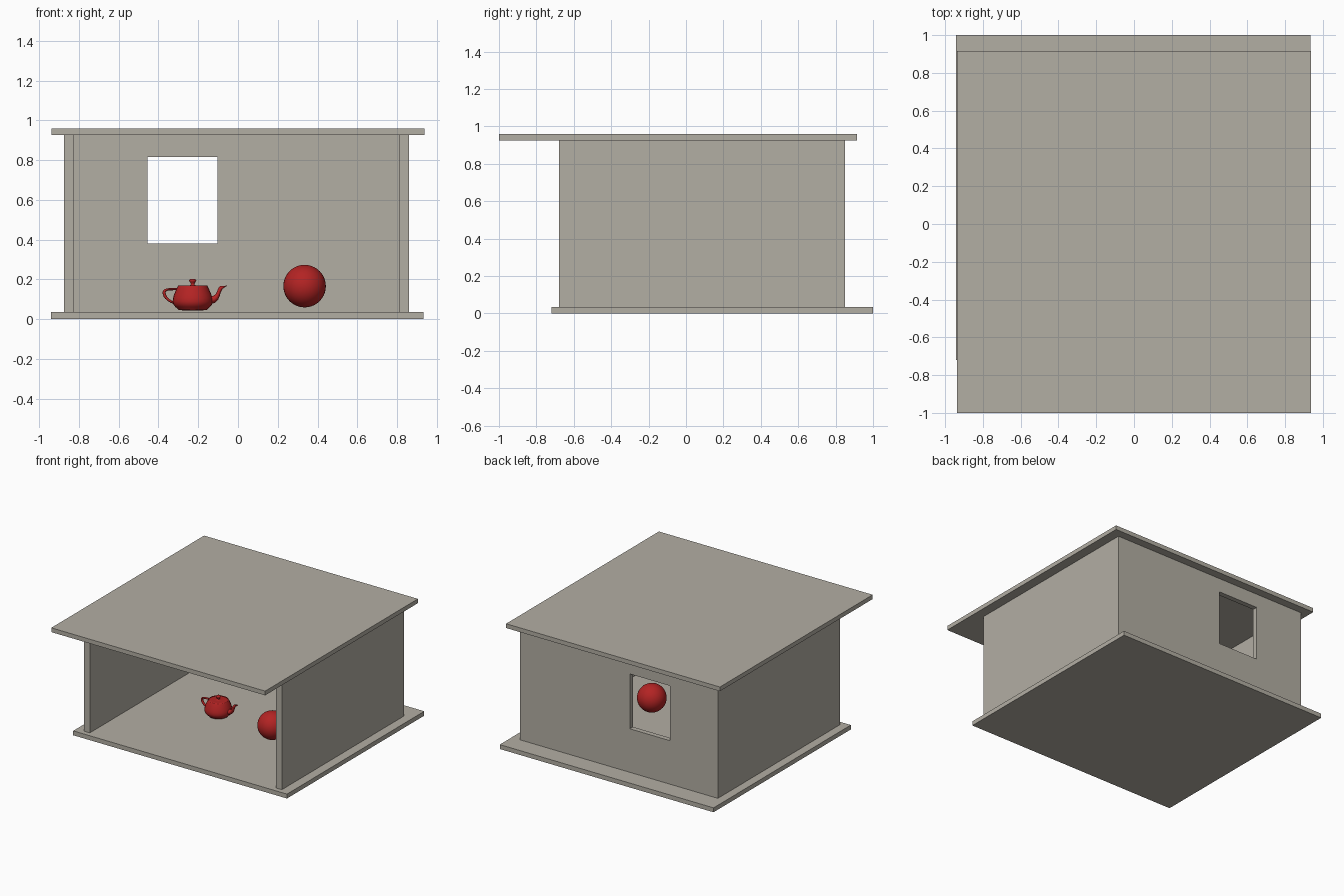
import bpy, bmesh, math
from mathutils import Vector

if "Cube" in bpy.data.objects:
    bpy.data.objects.remove(bpy.data.objects["Cube"])


def material(name, color):
    m = bpy.data.materials.new(name)
    m.diffuse_color = (*color, 1)
    m.use_nodes = True
    m.node_tree.nodes["Principled BSDF"].inputs["Base Color"].default_value = m.diffuse_color
    return m


STONE = material("warm_grey", (0.45, 0.425, 0.37))
RED = material("deep_red", (0.45, 0.017, 0.017))


def finish(bm, name, mat, smooth=False):
    bmesh.ops.recalc_face_normals(bm, faces=bm.faces)
    me = bpy.data.meshes.new(name)
    bm.to_mesh(me)
    bm.free()
    if mat:
        me.materials.append(mat)
    for p in me.polygons:
        p.use_smooth = smooth
    ob = bpy.data.objects.new(name, me)
    bpy.context.collection.objects.link(ob)
    return ob


def prism(name, outline, z0, z1, mat):
    """Flat outline in plan, extruded upwards."""
    bm = bmesh.new()
    face = bm.faces.new([bm.verts.new((x, y, z0)) for x, y in outline])
    up = bmesh.ops.extrude_face_region(bm, geom=[face])
    verts = [v for v in up["geom"] if isinstance(v, bmesh.types.BMVert)]
    bmesh.ops.translate(bm, vec=(0, 0, z1 - z0), verts=verts)
    return finish(bm, name, mat)


def box(name, x0, x1, y0, y1, z0, z1, mat):
    return prism(name, [(x0, y0), (x1, y0), (x1, y1), (x0, y1)], z0, z1, mat)


# House shell: floor, roof, and a U-shaped wall open to the front
box("floor", -0.942, 0.934, -0.72, 1.0, 0, 0.035, STONE)
box("roof", -0.938, 0.938, -1.0, 0.915, 0.926, 0.96, STONE)
walls = prism("walls", [(-0.875, -0.68), (-0.824, -0.68), (-0.824, 0.81), (0.81, 0.81),
                        (0.81, -0.68), (0.861, -0.68), (0.861, 0.85), (-0.875, 0.85)],
              0.035, 0.926, STONE)

# Window opening in the back wall
cutter = box("window_cutter", -0.455, -0.102, 0.7, 0.95, 0.38, 0.815, None)
cutter.hide_render = True
cutter.hide_set(True)
cut = walls.modifiers.new("window", "BOOLEAN")
cut.operation = "DIFFERENCE"
cut.solver = "EXACT"
cut.object = cutter

# Ball
bm = bmesh.new()
bmesh.ops.create_uvsphere(bm, u_segments=32, v_segments=20, radius=0.107)
ball = finish(bm, "ball", RED, True)
ball.location = (0.335, -0.05, 0.166)


# Teapot helpers: chained cubic curves, swept or spun
def curve(pts, steps):
    out = []
    for i in range(0, len(pts) - 1, 3):
        a, b, c, d = (Vector(p) for p in pts[i:i + 4])
        for k in range(1 if out else 0, steps + 1):
            t = k / steps
            s = 1 - t
            out.append(a * s**3 + b * 3 * s * s * t + c * 3 * s * t * t + d * t**3)
    return out


def skin(name, rings):
    """Join a row of closed rings of points into a surface."""
    bm = bmesh.new()
    rows = [[bm.verts.new(p) for p in r] for r in rings]
    n = len(rows[0])
    for r, q in zip(rows, rows[1:]):
        for i in range(n):
            j = (i + 1) % n
            bm.faces.new((r[i], r[j], q[j], q[i]))
    bmesh.ops.remove_doubles(bm, verts=bm.verts, dist=0.0005)
    ob = finish(bm, name, RED, True)
    ob.scale = (0.0505,) * 3
    ob.location = (-0.228, 0.08, 0.043)
    return ob


def spin(name, pts, steps):
    angles = [math.tau * i / 24 for i in range(24)]
    return skin(name, [[(p.x * math.cos(a), p.x * math.sin(a), p.y) for a in angles]
                       for p in curve(pts, steps)])


def tube(name, side_a, side_b, width_a, width_b, steps, n=12):
    """Elliptic tube between two side curves in the x-z plane."""
    rows_a, rows_b = curve(side_a, steps), curve(side_b, steps)
    rings = []
    for k, (a, b) in enumerate(zip(rows_a, rows_b)):
        t = k / (len(rows_a) - 1)
        w = width_a + (width_b - width_a) * min(1, 1.6 * t)
        mid, half = (a + b) / 2, (a - b) / 2
        ring = []
        for i in range(n):
            ang = math.tau * i / n
            p = mid + half * math.cos(ang)
            ring.append((p.x, w * math.sin(ang), p.y))
        rings.append(ring)
    return skin(name, rings)


# Teapot body with rim and base
spin("teapot_body", [(1.4, 2.4), (1.34, 2.53), (1.44, 2.53), (1.5, 2.4),
                     (1.75, 1.875), (2, 1.35), (2, 0.9),
                     (2, 0.45), (1.5, 0.225), (1.5, 0.15),
                     (1.5, 0.075), (1.4, 0), (0, 0)], 4)
# Teapot lid with flared knob
spin("teapot_lid", [(0, 3.15), (0.8, 3.15), (0, 2.7), (0.2, 2.55),
                    (0.4, 2.4), (1.3, 2.55), (1.4, 2.4)], 6)
# Teapot handle
tube("teapot_handle",
     [(-1.6, 2.025), (-2.3, 2.025), (-2.7, 2.025), (-2.7, 1.8),
      (-2.7, 1.575), (-2.5, 1.125), (-1.9, 0.9)],
     [(-1.5, 2.25), (-2.5, 2.25), (-3, 2.25), (-3, 1.8),
      (-3, 1.35), (-2.65, 0.9375), (-1.8, 0.6)], 0.22, 0.22, 6)
# Teapot spout with turned-in lip
tube("teapot_spout",
     [(1.7, 1.425), (2.6, 1.425), (2.3, 2.1), (2.7, 2.4),
      (2.8, 2.475), (2.9, 2.475), (2.8, 2.4)],
     [(1.7, 0.6), (3.1, 0.825), (2.4, 2.025), (3.3, 2.4),
      (3.525, 2.494), (3.45, 2.512), (3.2, 2.4)], 0.5, 0.18, 6)
